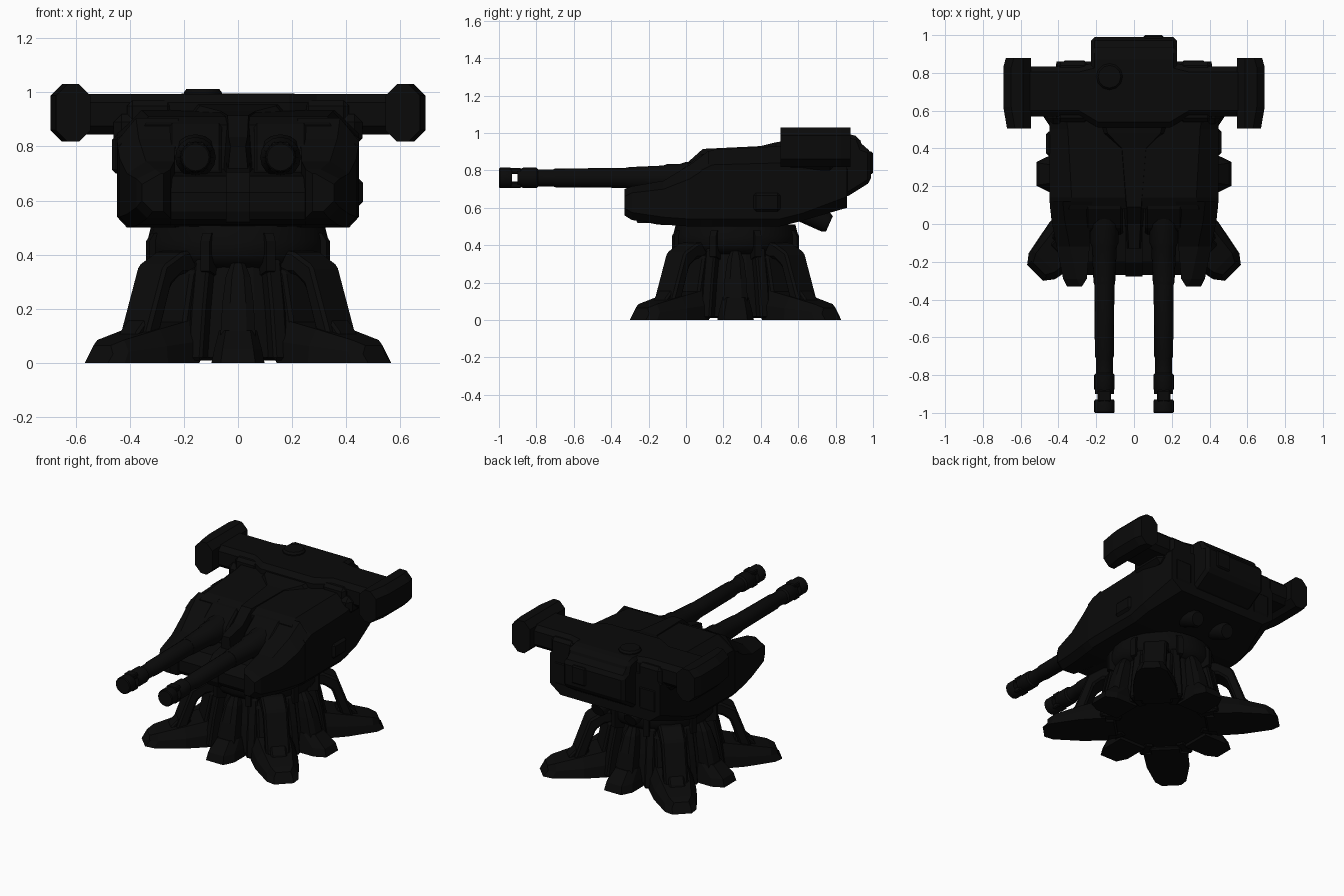
import bpy, bmesh
from math import pi, sin, cos, radians
from mathutils import Matrix, Vector

if "Cube" in bpy.data.objects:
    bpy.data.objects.remove(bpy.data.objects["Cube"])

CY = 0.265                      # pedestal axis in y
mat = bpy.data.materials.new("gunmetal_black")
mat.diffuse_color = (0.003, 0.003, 0.003, 1)
mat.use_nodes = True
mat.node_tree.nodes["Principled BSDF"].inputs["Base Color"].default_value = mat.diffuse_color


def loft(name, rings, xf=Matrix(), bevel=0, smooth=False):
    """Skin a list of equal-length closed rings and cap both ends."""
    bm = bmesh.new()
    vs = [[bm.verts.new(xf @ Vector(p)) for p in r] for r in rings]
    n = len(vs[0])
    for a, b in zip(vs, vs[1:]):
        for i in range(n):
            bm.faces.new((a[i], a[(i + 1) % n], b[(i + 1) % n], b[i]))
    bm.faces.new(vs[0])
    bm.faces.new(vs[-1])
    bmesh.ops.recalc_face_normals(bm, faces=bm.faces)
    me = bpy.data.meshes.new(name)
    bm.to_mesh(me)
    bm.free()
    me.materials.append(mat)
    ob = bpy.data.objects.new(name, me)
    bpy.context.collection.objects.link(ob)
    if bevel:
        m = ob.modifiers.new("bevel", 'BEVEL')
        m.width, m.segments, m.limit_method = bevel, 1, 'ANGLE'
    if smooth:
        bpy.ops.object.select_all(action='DESELECT')
        ob.select_set(True)
        bpy.context.view_layer.objects.active = ob
        bpy.ops.object.shade_smooth_by_angle(angle=radians(35))
    return ob


def box(name, x, y, z, bevel=0.0):
    x = sorted(x)
    return loft(name, [[(x[0], y[0], c), (x[1], y[0], c), (x[1], y[1], c), (x[0], y[1], c)] for c in z],
                bevel=bevel)


def plate(name, profile, x0, x1, xf=Matrix(), bevel=0):
    """Extrude a (y, z) profile across x."""
    return loft(name, [[(x, y, z) for y, z in profile] for x in (x0, x1)], xf, bevel)


def lathe(name, profile, xf, n=16, phase=0.0, smooth=True):
    """Turn (radius, height) stations about local z."""
    return loft(name, [[(r * cos(2 * pi * (i + phase) / n), r * sin(2 * pi * (i + phase) / n), h)
                        for i in range(n)] for r, h in profile], xf, smooth=smooth)


def radial(deg):
    """Local +y becomes the outward direction at an angle round the pedestal."""
    return Matrix.Translation((0, CY, 0)) @ Matrix.Rotation(radians(deg), 4, 'Z')


# Pedestal column and slewing ring
lathe("column", [(.35, .02), (.32, .2), (.28, .38)], radial(0), 16, .5, False)
lathe("slewing_ring", [(.28, .35), (.315, .37), (.335, .40), (.335, .45), (.32, .51)], radial(0), 24)

for k in range(4):
    d = radial(45 + 90 * k)
    # Broad tapered foot pad
    loft("main_foot", [[(-w, r, 0), (w, r, 0), (w * .95, r2, h * .5), (t, r2, h), (-t, r2, h), (-w * .95, r2, h * .5)]
                       for r, r2, w, t, h in ((.34, .34, .14, .10, .16), (.50, .50, .135, .09, .125),
                                              (.69, .665, .098, .07, .085), (.74, .71, .06, .045, .065))], d)
    # Open sloping strut above the foot
    plate("leg_strut", [(.27, .42), (.36, .41), (.455, .36), (.555, .09), (.485, .09), (.415, .29), (.36, .33), (.27, .33)],
          -.075, .075, d, .012)
    plate("leg_root", [(.28, .36), (.34, .34), (.39, .1), (.41, 0), (.28, 0)], -.10, .10, d, .012)
    plate("ankle_block", [(.44, .09), (.46, .17), (.53, .16), (.58, .11), (.58, .08)], -.05, .05, d, .01)
    # Small toe between the main feet
    a = radial(90 * k)
    loft("small_toe", [[(-w, r0, z), (w, r0, z), (w, r1 - .07, z), (w * .65, r1, z), (-w * .65, r1, z), (-w, r1 - .07, z)]
                       for z, w, r0, r1 in ((0, .098, .28, .515), (.05, .088, .28, .50), (.12, .07, .28, .42))], a)
    loft("toe_shin", [[(-w, .26, z), (w, .26, z), (w, r, z), (w * .5, r + .02, z), (-w * .5, r + .02, z), (-w, r, z)]
                      for z, w, r in ((.10, .065, .40), (.22, .058, .37), (.32, .045, .335), (.37, .025, .30))], a)
    for s in (-1, 1):
        # Buttress ribs and ring clamps
        plate("rib", [(.26, .40), (.33, .38), (.37, .2), (.40, .01), (.26, .01)], -.03, .03, radial(90 * k + s * 24), .01)
        plate("ring_clamp", [(.27, .48), (.335, .48), (.355, .45), (.355, .34), (.27, .32)], -.018, .018,
              radial(90 * k + s * 20))


# Turret hull, lofted front to back with chamfered eight-sided sections
def section(y, wb, zb, wm, z1, z2, wt, zt):
    h = [(wb, zb), (wm, z1), (wm, z2), (wt, zt)]
    return [(x, y, z) for x, z in h] + [(-x, y, z) for x, z in reversed(h)]


loft("hull", [section(*s) for s in (
    (.08, .41, .50, .445, .54, .80, .34, .88), (.14, .41, .50, .447, .54, .83, .33, .91),
    (.50, .41, .50, .447, .54, .84, .35, .93), (.62, .40, .53, .445, .57, .86, .37, .94),
    (.86, .33, .60, .41, .66, .86, .38, .90))])
# Lower front plate under the guns
plate("front_plate", [(.12, .50), (-.15, .51), (-.25, .53), (-.27, .56), (-.27, .63), (-.2, .69), (.12, .72)], -.25, .25)
plate("front_plate_rib", [(.1, .51), (-.26, .52), (-.278, .56), (-.278, .63), (-.2, .705), (.1, .76)], -.045, .045)
# Central spine on the roof
loft("roof_spine", [[(-w, y, z0), (w, y, z0), (w * .7, y, z1), (-w * .7, y, z1)] for y, w, z0, z1 in (
    (-.13, .04, .68, .80), (0, .05, .68, .835), (.09, .055, .70, .915), (.4, .09, .85, .93),
    (.48, .20, .88, .95), (.6, .24, .88, .97))])

AIM = Matrix.Rotation(pi / 2, 4, 'X')      # local +z points to -y
for s in (-1, 1):
    gx = s * .157
    # Armoured cheeks
    loft("cheek", [[(s * x, y, z) for x, z in ((xi, zb), (xo - .04, zb), (xo, zb + .04), (xo, z2), (xo - .07, zt), (xi, zt))]
                   for y, xi, xo, zb, z2, zt in ((-.33, .275, .355, .56, .66, .70), (-.29, .25, .375, .535, .68, .715),
                                                 (-.12, .235, .41, .51, .70, .745), (.02, .23, .437, .50, .755, .83),
                                                 (.12, .22, .447, .50, .82, .905))])
    # Gun mantlet and sleeve
    plate("mantlet", [(.3, .66), (-.02, .66), (-.06, .70), (-.03, .80), (.08, .885), (.3, .92)],
          gx - .098, gx + .098, bevel=.012)
    at = Matrix.Translation((gx, 0, .76)) @ AIM
    lathe("gun_sleeve", [(.085, -.16), (.085, 0), (.075, .03), (.075, .10), (.066, .12), (.058, .30), (.055, .32)], at)
    lathe("barrel", [(.054, .25), (.05, .70), (.045, .71), (.045, .79), (.055, .80), (.055, .87), (.05, .88), (.05, .90)], at)
    lathe("muzzle_tip", [(.05, .93), (.055, .94), (.055, .995), (.05, 1.0)], at)
    for zc in (-.037, .037):
        box("muzzle_bridge", (gx - .035, gx + .035), (-.94, -.88), (.76 + zc - .017, .76 + zc + .017), .006)
    # Rear shoulders beside the cross bar
    box("shoulder", (s * .24, s * .41), (.54, .86), (.84, .97), .02)
    box("bar_collar", (s * .36, s * .46), (.53, .80), (.80, .92), .03)
    # Octagonal end pods
    c = .042
    loft("end_pod", [[(s * x, y, z) for x, z in (
        (.545, .818 + c), (.545 + c, .818), (xo - c, .818), (xo, .818 + c),
        (xo, 1.03 - c), (xo - c, 1.03), (.545 + c, 1.03), (.545, 1.03 - c))]
        for y, xo in ((.505, .672), (.62, .692), (.83, .692), (.88, .678))])
    # Exhausts under the tail, pointing back and down
    lathe("exhaust", [(.055, 0), (.055, .19), (.045, .21)],
          Matrix.Translation((s * .12, .575, .60)) @ Matrix.Rotation(radians(-114), 4, 'X'), 12)
    # Side slab along the lower tail
    plate("tail_slab", [(.62, .56), (.84, .62), (.865, .68), (.865, .82), (.62, .84)], s * .25, s * .38, bevel=.012)

# Side hatches, one high on the left and one low on the right
box("left_hatch", (-.43, -.466), (.36, .49), (.70, .84), .015)
box("right_hatch", (.42, .462), (.355, .51), (.575, .685), .02)


# Cross bar with a wider centre
def bar_ring(x, y0, y1, z0, z1, c=.03):
    return [(x, y0 + c, z0), (x, y1 - c, z0), (x, y1, z0 + c), (x, y1, z1 - c),
            (x, y1 - c, z1), (x, y0 + c, z1), (x, y0, z1 - c), (x, y0, z0 + c)]


half = [(.56, .57, .835), (.29, .57, .835), (.19, .51, .86)]
loft("cross_bar", [bar_ring(-x, a, b, .845, .993) for x, a, b in half]
     + [bar_ring(x, a, b, .845, .993) for x, a, b in reversed(half)])

# Tail housing, rear plate and roof cap
plate("tail_housing", [(.70, .99), (.87, .995), (.925, .98), (.945, .925), (.99, .91), (.99, .74), (.87, .665), (.70, .60)],
      -.228, .228, bevel=.02)
box("rear_plate", (.05, .155), (.97, 1.0), (.78, .90), .008)
lathe("roof_cap", [(.07, .97), (.07, 1.0), (.06, 1.013)], Matrix.Translation((-.13, .78, 0)), 12)
